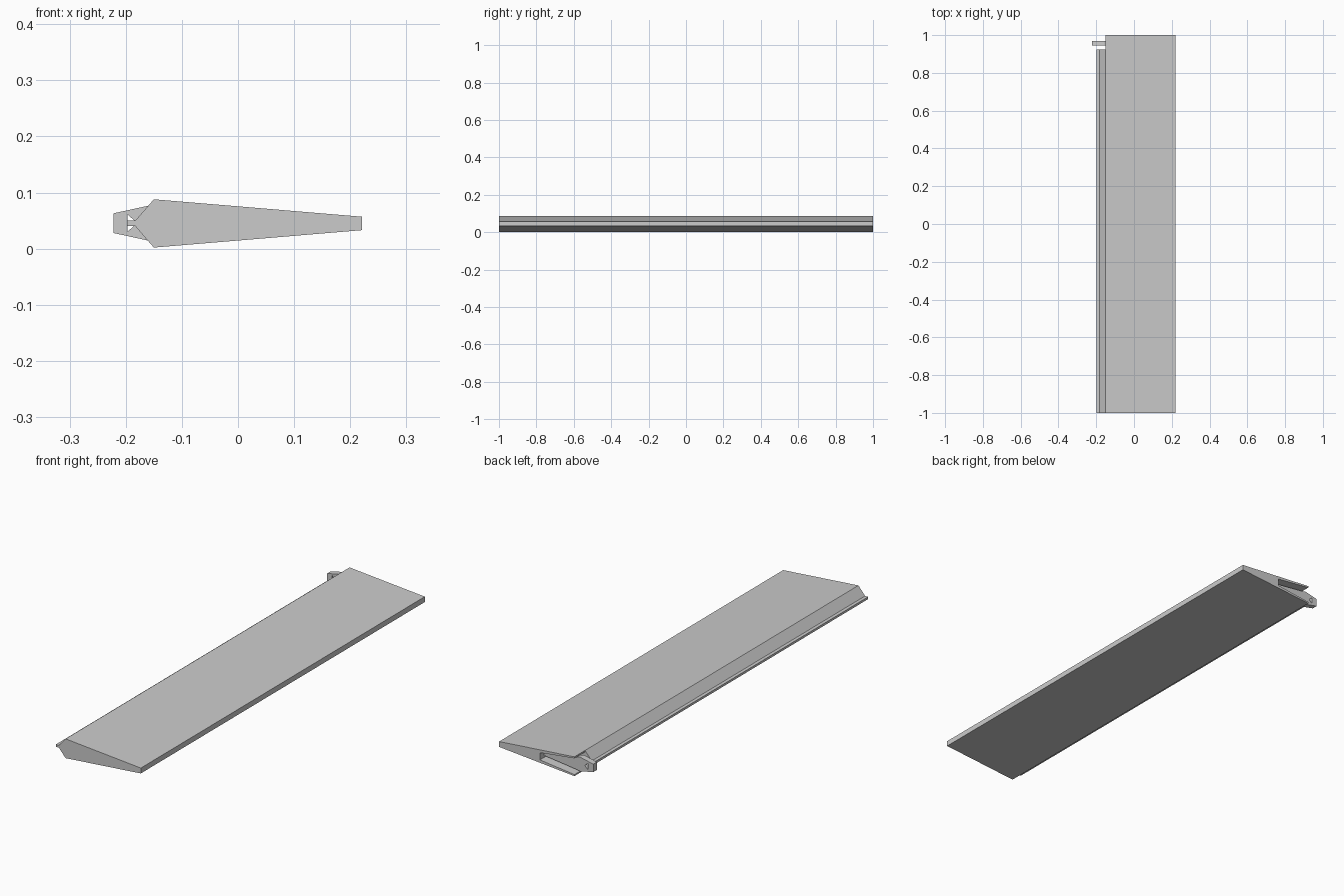
import bpy, bmesh

if "Cube" in bpy.data.objects:
    bpy.data.objects.remove(bpy.data.objects["Cube"])


def extrude_profile(name, points, y0, y1):
    """Prism from an (x, z) outline running from y0 to y1."""
    bm = bmesh.new()
    a = [bm.verts.new((x, y0, z)) for x, z in points]
    b = [bm.verts.new((x, y1, z)) for x, z in points]
    bm.faces.new(a)
    bm.faces.new(b[::-1])
    n = len(points)
    for i in range(n):
        j = (i + 1) % n
        bm.faces.new((a[j], a[i], b[i], b[j]))
    bmesh.ops.recalc_face_normals(bm, faces=bm.faces[:])
    mesh = bpy.data.meshes.new(name)
    bm.to_mesh(mesh)
    bm.free()
    obj = bpy.data.objects.new(name, mesh)
    bpy.context.collection.objects.link(obj)
    return obj


def cut(target, cutter):
    mod = target.modifiers.new("cut", 'BOOLEAN')
    mod.operation = 'DIFFERENCE'
    mod.solver = 'EXACT'
    mod.object = cutter
    cutter.hide_render = True
    cutter.hide_set(True)


# Tapered flap with a pointed nose and a thin leading lip
flap = extrude_profile("flap_body", [
    (-0.150, 0.088), (0.221, 0.057), (0.221, 0.033), (-0.150, 0.002),
    (-0.183, 0.040), (-0.198, 0.040), (-0.198, 0.050), (-0.183, 0.050)],
    -1.0, 1.0)

# Recess at the far end: removes the nose and hollows the space between skins
recess = extrude_profile("end_recess_cutter", [
    (-0.30, -0.1), (-0.150, -0.1), (-0.150, 0.009), (0.02, 0.029),
    (0.02, 0.061), (-0.150, 0.081), (-0.150, 0.2), (-0.30, 0.2)],
    0.925, 1.1)
cut(flap, recess)

# Hinge bracket with an arm reaching into the recess
bracket = extrude_profile("hinge_bracket", [
    (-0.222, 0.063), (-0.158, 0.077), (-0.135, 0.072), (0.02, 0.053),
    (0.02, 0.037), (-0.135, 0.018), (-0.158, 0.014), (-0.222, 0.028)],
    0.944, 0.970)

# Triangular hole in the bracket
hole = extrude_profile("bracket_hole_cutter", [
    (-0.197, 0.061), (-0.180, 0.046), (-0.197, 0.030)], 0.90, 1.05)
cut(bracket, hole)
